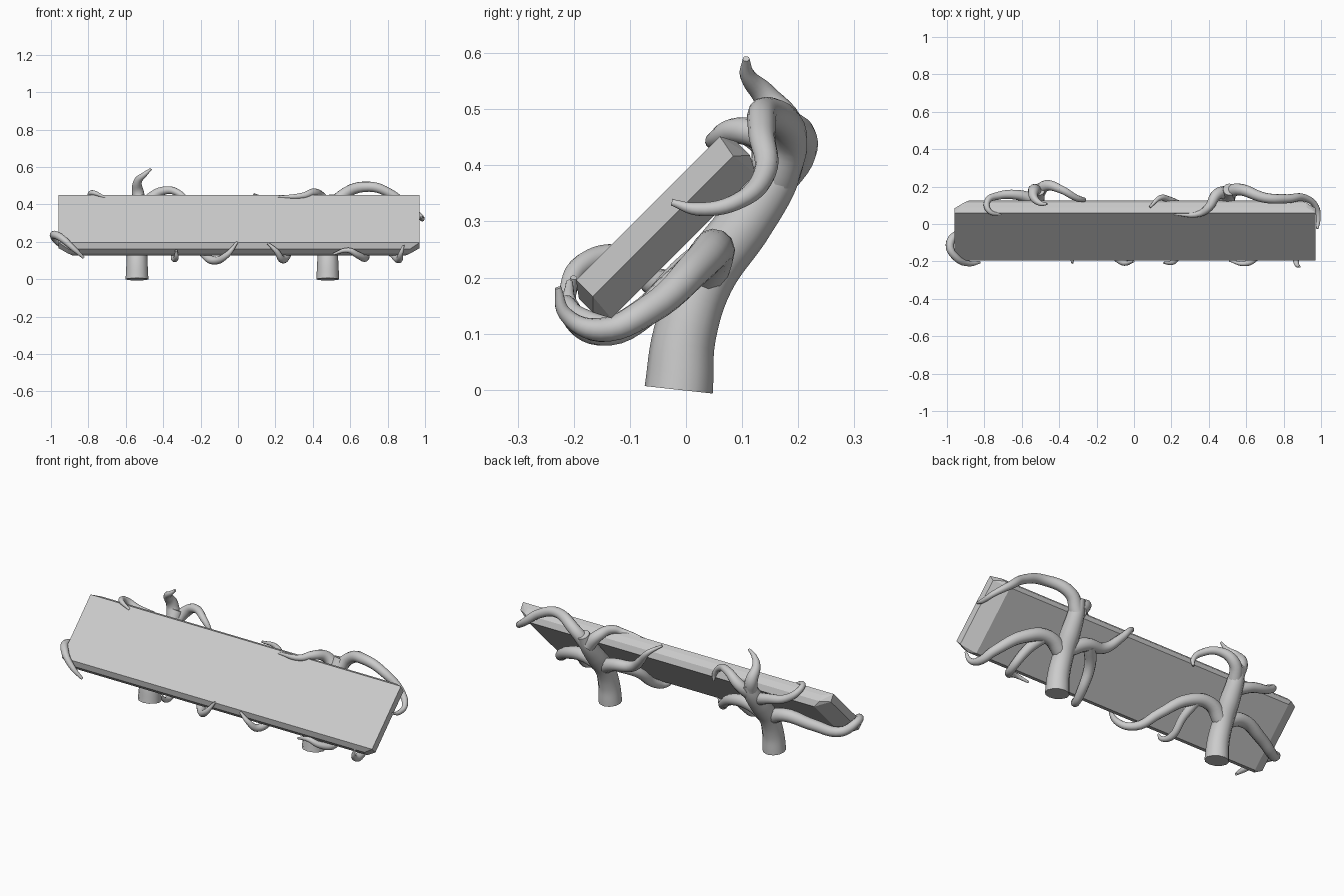
import bpy, bmesh, math
from mathutils import Vector


def board():
    # slope coordinates: u runs up the board, n points out of its front face
    s = math.sqrt(0.5)
    rings = [(0.965, 0.0, 0.362, 0.277), (0.965, 0.0, 0.354, 0.235),
             (0.915, -0.02, 0.376, 0.25), (0.915, -0.02, 0.376, 0.215),
             (0.89, -0.004, 0.36, 0.184)]
    bm = bmesh.new()
    for hx, u0, u1, n in rings:
        for x in (-hx, hx):
            for u in (u0, u1):
                bm.verts.new((x + 0.006, (u - n) * s, (u + n) * s))
    res = bmesh.ops.convex_hull(bm, input=bm.verts)
    junk = [v for v in bm.verts if not v.link_faces]
    bmesh.ops.delete(bm, geom=junk, context='VERTS')
    bmesh.ops.dissolve_limit(bm, angle_limit=0.03, verts=bm.verts, edges=bm.edges)
    bmesh.ops.recalc_face_normals(bm, faces=bm.faces)
    me = bpy.data.meshes.new("sign_board")
    bm.to_mesh(me)
    bm.free()
    bpy.context.collection.objects.link(bpy.data.objects.new("sign_board", me))


def limb(name, *pts):
    # tapered round tube through (x, y, z, radius) points
    cu = bpy.data.curves.new(name, 'CURVE')
    cu.dimensions = '3D'
    cu.bevel_depth = 1.0
    cu.bevel_resolution = 4
    cu.resolution_u = 6
    cu.use_fill_caps = True
    sp = cu.splines.new('BEZIER')
    sp.bezier_points.add(len(pts) - 1)
    for b, p in zip(sp.bezier_points, pts):
        b.co = p[:3]
        b.radius = p[3]
        b.handle_left_type = b.handle_right_type = 'AUTO'
    ob = bpy.data.objects.new(name, cu)
    bpy.context.collection.objects.link(ob)
    bpy.ops.object.select_all(action='DESELECT')
    ob.select_set(True)
    bpy.context.view_layer.objects.active = ob
    bpy.ops.object.convert(target='MESH')
    bpy.ops.object.shade_smooth_by_angle(angle=math.radians(50))


board()

# two trunks leaning up behind the board
for side, x in (("left", -0.54), ("right", 0.48)):
    limb(side + "_trunk", (x, -0.013, 0, 0.061), (x, -0.002, 0.1, 0.056),
         (x, 0.035, 0.2, 0.052), (x + 0.01, 0.1, 0.29, 0.05),
         (x + 0.02, 0.155, 0.37, 0.043), (x + 0.03, 0.185, 0.44, 0.034))

# left trunk: upper branches
limb("left_spike", (-0.52, 0.17, 0.40, 0.036), (-0.535, 0.18, 0.465, 0.032),
     (-0.535, 0.14, 0.525, 0.022), (-0.50, 0.11, 0.56, 0.014), (-0.465, 0.107, 0.59, 0.006))
limb("left_arch", (-0.52, 0.15, 0.36, 0.036), (-0.47, 0.205, 0.43, 0.03),
     (-0.39, 0.185, 0.475, 0.022), (-0.31, 0.14, 0.455, 0.018),
     (-0.27, 0.13, 0.41, 0.013), (-0.265, 0.135, 0.37, 0.006))
limb("left_top_hook", (-0.54, 0.13, 0.34, 0.034), (-0.62, 0.155, 0.37, 0.027),
     (-0.73, 0.15, 0.40, 0.021), (-0.785, 0.12, 0.445, 0.017),
     (-0.775, 0.07, 0.462, 0.014), (-0.71, 0.05, 0.437, 0.006))
# left trunk: lower branches
limb("left_end_wrap", (-0.54, 0.03, 0.2, 0.04), (-0.65, 0.045, 0.245, 0.035),
     (-0.80, 0.01, 0.215, 0.03), (-0.93, -0.05, 0.19, 0.026),
     (-0.985, -0.11, 0.235, 0.022), (-0.95, -0.18, 0.225, 0.02),
     (-0.88, -0.212, 0.165, 0.015), (-0.825, -0.205, 0.115, 0.007))
limb("left_bottom_wrap", (-0.54, 0.03, 0.19, 0.042), (-0.44, 0.055, 0.255, 0.036),
     (-0.32, 0.035, 0.24, 0.03), (-0.2, -0.05, 0.155, 0.025),
     (-0.13, -0.14, 0.1, 0.022), (-0.06, -0.205, 0.13, 0.017), (-0.003, -0.2, 0.2, 0.006))
limb("left_twig", (-0.36, 0.04, 0.24, 0.024), (-0.34, -0.03, 0.18, 0.021),
     (-0.34, -0.12, 0.11, 0.018), (-0.33, -0.18, 0.12, 0.013), (-0.33, -0.208, 0.155, 0.006))

# right trunk: upper branches
limb("right_arch", (0.50, 0.16, 0.37, 0.038), (0.56, 0.185, 0.45, 0.032),
     (0.70, 0.14, 0.495, 0.027), (0.82, 0.135, 0.455, 0.024),
     (0.91, 0.14, 0.385, 0.02), (0.975, 0.09, 0.335, 0.015),
     (0.985, 0.02, 0.322, 0.012), (0.98, -0.025, 0.334, 0.006))
limb("right_top_hook", (0.49, 0.17, 0.38, 0.036), (0.44, 0.155, 0.44, 0.03),
     (0.40, 0.09, 0.462, 0.023), (0.35, 0.055, 0.447, 0.017), (0.215, 0.052, 0.44, 0.006))
limb("right_back_spike", (0.48, 0.05, 0.22, 0.042), (0.38, 0.09, 0.27, 0.034),
     (0.27, 0.09, 0.29, 0.028), (0.19, 0.125, 0.36, 0.021),
     (0.14, 0.14, 0.42, 0.014), (0.085, 0.09, 0.455, 0.006))
# right trunk: lower branches
limb("right_bottom_wrap", (0.48, 0.03, 0.2, 0.042), (0.59, 0.05, 0.25, 0.037),
     (0.72, 0.02, 0.22, 0.032), (0.83, -0.07, 0.14, 0.026),
     (0.86, -0.155, 0.107, 0.021), (0.87, -0.215, 0.135, 0.013), (0.885, -0.228, 0.182, 0.006))
limb("right_twig", (0.61, 0.05, 0.25, 0.03), (0.66, -0.02, 0.19, 0.025),
     (0.68, -0.12, 0.115, 0.021), (0.64, -0.19, 0.13, 0.018),
     (0.59, -0.212, 0.155, 0.014), (0.51, -0.195, 0.135, 0.006))
limb("right_inner_wrap", (0.36, 0.09, 0.27, 0.032), (0.29, 0.01, 0.22, 0.028),
     (0.26, -0.09, 0.13, 0.024), (0.235, -0.165, 0.107, 0.02),
     (0.205, -0.205, 0.15, 0.014), (0.16, -0.208, 0.192, 0.006))
